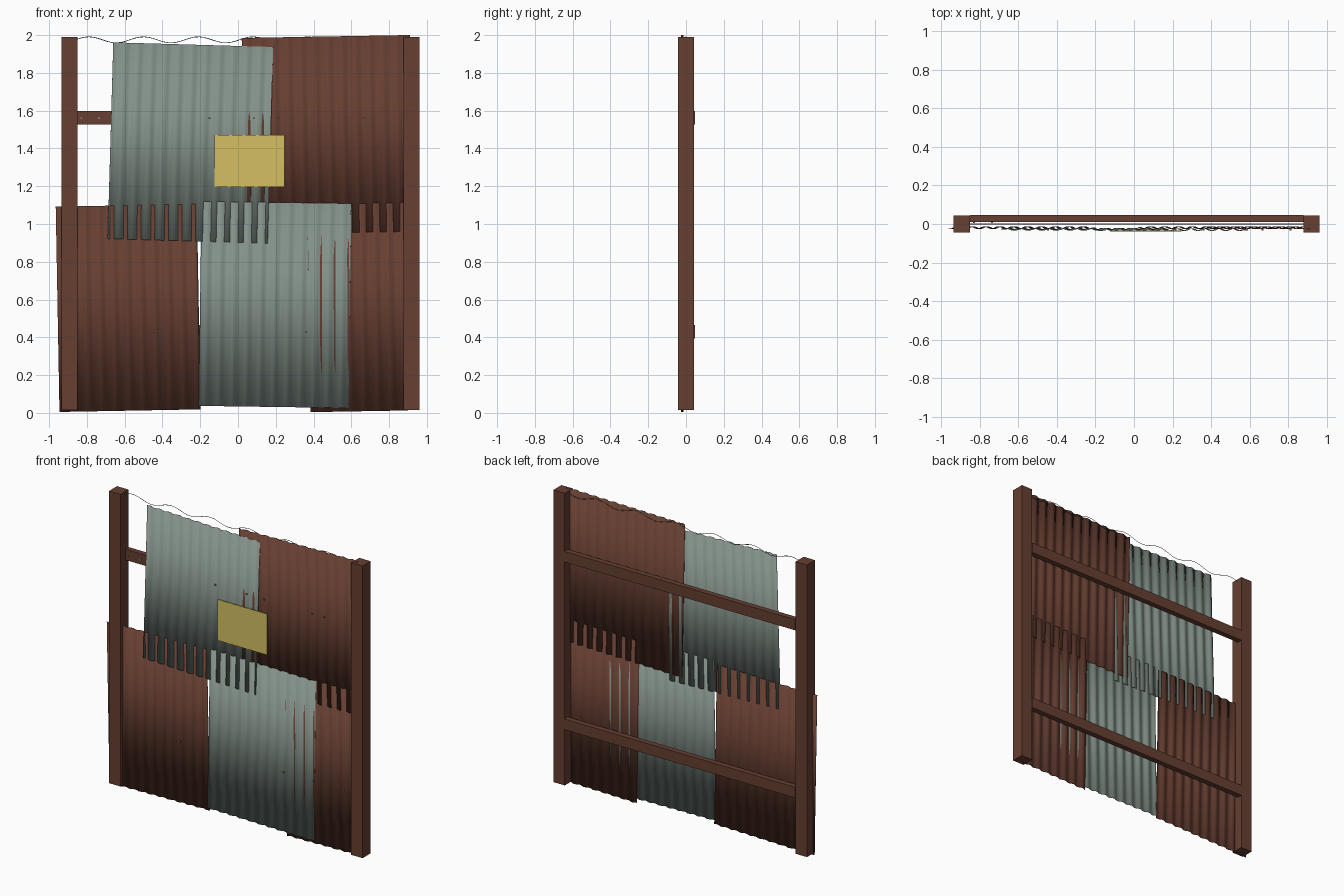
import bpy, bmesh, math

if "Cube" in bpy.data.objects:
    bpy.data.objects.remove(bpy.data.objects["Cube"])

PITCH, AMP, STEPS = 0.072, 0.006, 8


def material(name, rgb):
    m = bpy.data.materials.new(name)
    m.diffuse_color = (*rgb, 1)
    m.use_nodes = True
    m.node_tree.nodes["Principled BSDF"].inputs["Base Color"].default_value = m.diffuse_color
    return m


rust = material("rust_brown", (0.135, 0.049, 0.031))
grey = material("weathered_grey", (0.225, 0.28, 0.25))
yellow = material("sign_yellow", (0.66, 0.53, 0.12))


def finish(name, bm, mat):
    mesh = bpy.data.meshes.new(name)
    bm.to_mesh(mesh)
    bm.free()
    ob = bpy.data.objects.new(name, mesh)
    bpy.context.collection.objects.link(ob)
    mesh.materials.append(mat)
    return ob


def box(name, x, y, z, mat):
    """Box from (min, max) ranges."""
    bm = bmesh.new()
    bmesh.ops.create_cube(bm, size=1)
    for v in bm.verts:
        for i, (lo, hi) in enumerate((x, y, z)):
            v.co[i] = (lo + hi) / 2 + v.co[i] * (hi - lo)
    return finish(name, bm, mat)


def sheet(name, corner, size, degrees, y, crest, mat):
    """Corrugated sheet from its lower left corner; one ridge passes through crest (x, z)."""
    a = math.radians(degrees)
    c, s = math.cos(a), math.sin(a)
    x0, z0 = corner
    w, h = size
    u0 = (crest[0] - x0) * c + (crest[1] - z0) * s
    n = round(w / PITCH * STEPS)
    bm = bmesh.new()
    prev = None
    for i in range(n + 1):
        u = w * i / n
        depth = y - AMP * math.cos(2 * math.pi * (u - u0) / PITCH)
        pair = [bm.verts.new((x0 + u * c - v * s, depth, z0 + u * s + v * c)) for v in (0, h)]
        if prev:
            bm.faces.new((prev[0], pair[0], pair[1], prev[1])).smooth = True
        prev = pair
    ob = finish(name, bm, mat)
    mod = ob.modifiers.new("thickness", 'SOLIDIFY')
    mod.thickness = 0.0012
    mod.offset = 0
    return ob


# Posts and rear rails
box("left_post", (-0.935, -0.85), (-0.043, 0.043), (0.015, 1.99), rust)
box("right_post", (0.877, 0.962), (-0.043, 0.043), (0.015, 1.99), rust)
for label, z in (("lower", 0.43), ("upper", 1.563)):
    box(label + "_rail", (-0.85, 0.877), (0.01, 0.047), (z - 0.036, z + 0.036), rust)

# Overlapping corrugated sheets
sheet("lower_left_sheet", (-0.945, 0.005), (0.747, 1.087), 1.05, -0.019, (-0.595, 1.0), rust)
sheet("lower_middle_sheet", (-0.208, 0.037), (0.793, 1.083), -0.8, -0.029, (0.476, 0.57), grey)
sheet("lower_right_sheet", (0.385, 0.004), (0.515, 1.1), 1.0, -0.019, (0.44, 0.57), rust)
sheet("upper_left_sheet", (-0.69, 0.922), (0.847, 1.04), -1.65, -0.026, (-0.559, 1.0), grey)
sheet("upper_right_sheet", (0.038, 0.945), (0.89, 1.04), 1.0, -0.019, (0.129, 1.15), rust)

# Blank sign plate
box("sign_plate", (-0.125, 0.246), (-0.039, -0.034), (1.195, 1.472), yellow)

# Nail heads along both rails, short pins driven through from the front
nails = [(1.56, x, -0.03) for x in (-0.15, 0.085, 0.215, 0.575, 0.665)]
nails += [(1.56, x, 0.009) for x in (-0.83, -0.735)]
nails += [(0.43, x, -0.03) for x in (-0.445, -0.415, 0.36, 0.585, 0.81)]
for z, x, y in nails:
    box("nail", (x - 0.005, x + 0.005), (y - 0.004, y + 0.004), (z - 0.004, z + 0.004), grey)

# Slack wire strung between the post tops
curve = bpy.data.curves.new("top_wire", 'CURVE')
curve.dimensions = '3D'
curve.bevel_depth = 0.0018
curve.bevel_resolution = 0
line = curve.splines.new('POLY')
count = 72
line.points.add(count)
for i, p in enumerate(line.points):
    x = -0.86 + 1.75 * i / count
    p.co = (x, 0, 1.975 + 0.016 * math.cos(2 * math.pi * (x + 0.79) / 0.29), 1)
wire = bpy.data.objects.new("top_wire", curve)
bpy.context.collection.objects.link(wire)
curve.materials.append(grey)
